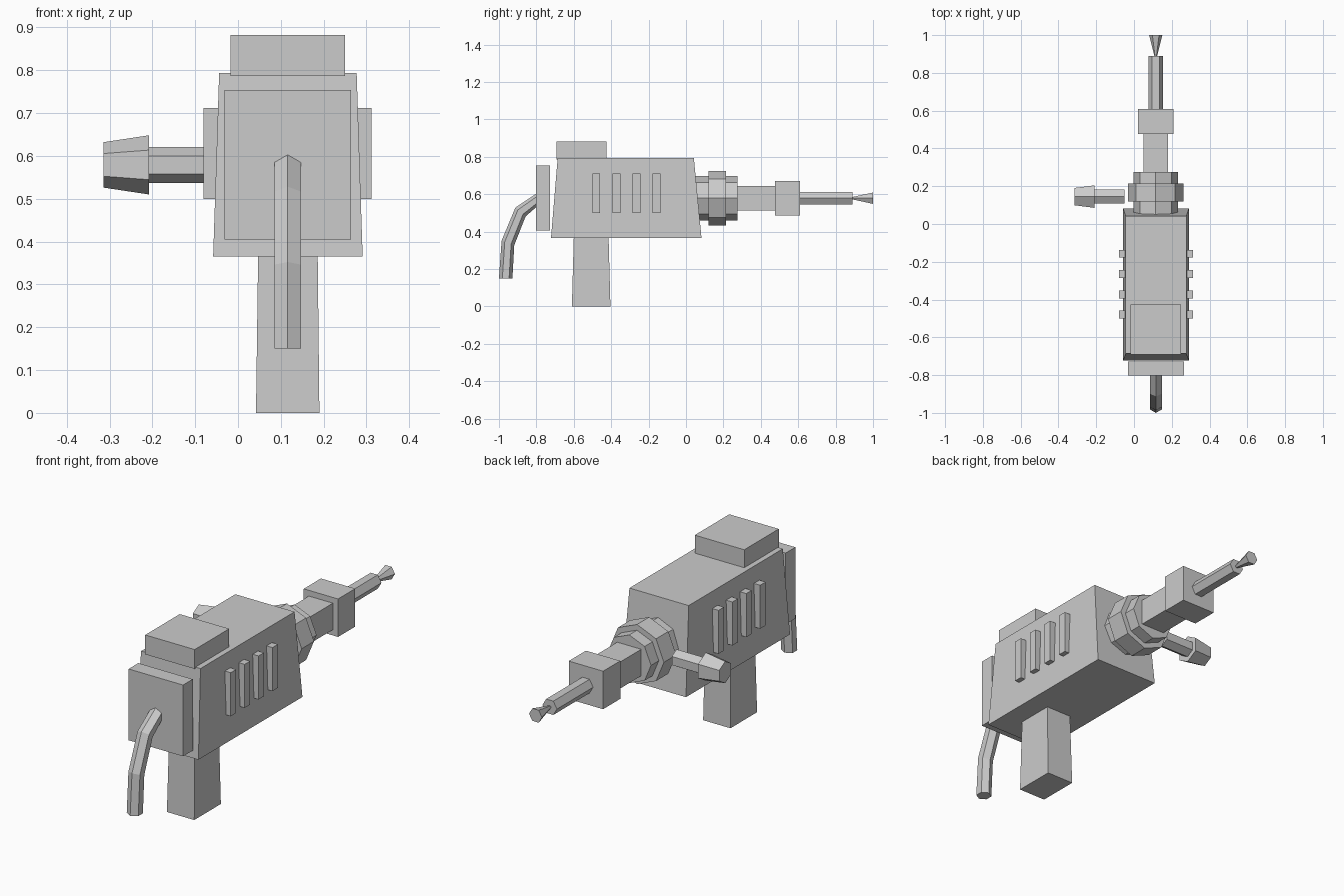
import bpy
import bmesh
from math import cos, sin, pi, radians
from mathutils import Vector

default = bpy.data.objects.get("Cube")
if default:
    bpy.data.objects.remove(default)

grey = bpy.data.materials.new("light grey")
grey.use_nodes = True
COLOUR = (0.6, 0.6, 0.6, 1)
grey.diffuse_color = COLOUR
grey.node_tree.nodes["Principled BSDF"].inputs["Base Color"].default_value = COLOUR

CX, AXIS_Z = 0.115, 0.579   # centre plane and height of the drive axis
X, Y, Z = Vector((1, 0, 0)), Vector((0, 1, 0)), Vector((0, 0, 1))


def loft(name, rings):
    """Skin a row of equal point rings and cap both ends."""
    bm = bmesh.new()
    loops = [[bm.verts.new(p) for p in ring] for ring in rings]
    count = len(loops[0])
    for a, b in zip(loops, loops[1:]):
        for i in range(count):
            j = (i + 1) % count
            bm.faces.new((a[i], a[j], b[j], b[i]))
    bm.faces.new(loops[0][::-1])
    bm.faces.new(loops[-1])
    bmesh.ops.recalc_face_normals(bm, faces=bm.faces)
    mesh = bpy.data.meshes.new(name)
    bm.to_mesh(mesh)
    bm.free()
    mesh.materials.append(grey)
    obj = bpy.data.objects.new(name, mesh)
    bpy.context.scene.collection.objects.link(obj)
    return obj


def polygon(centre, u, v, radius, sides):
    """Regular polygon with its first corner along u."""
    turns = [2 * pi * i / sides for i in range(sides)]
    return [Vector(centre) + radius * (u * cos(t) + v * sin(t)) for t in turns]


def rectangle(x, y, z):
    return [(x[i], y[j], z) for i, j in ((0, 0), (1, 0), (1, 1), (0, 1))]


def block(name, x, y, z, top_x=None, top_y=None):
    """Box, optionally tapered towards the top."""
    return loft(name, [rectangle(x, y, z[0]),
                       rectangle(top_x or x, top_y or y, z[1])])


def shaft(name, stations, sides, u=Z, v=X):
    """Prism along the drive axis from (y, radius) stations."""
    return loft(name, [polygon((CX, y, AXIS_Z), u, v, r, sides)
                       for y, r in stations])


# Housing, grip and boxes
block("housing", (-0.058, 0.291), (-0.722, 0.083), (0.365, 0.794),
      (-0.044, 0.277), (-0.686, 0.042))
block("grip", (0.042, 0.19), (-0.61, -0.404), (0, 0.37),
      (0.047, 0.186), (-0.6, -0.414))
block("top_box", (-0.018, 0.25), (-0.692, -0.425), (0.787, 0.882))
block("end_plate", (-0.031, 0.264), (-0.802, -0.727), (0.405, 0.754))

# Raised vent ribs on both sides
for side, label in ((1, "left"), (-1, "right")):
    for n in range(4):
        y = -0.48 + n * 0.1075
        xs = sorted(0.1155 + side * d for d in (0.12, 0.196))
        block(f"vent_{label}_{n + 1}", xs, (y - 0.021, y + 0.021), (0.499, 0.712))

# Collar, barrel, chuck and bit
shaft("collar", [(0.04, 0.118), (0.275, 0.118)], 8)
shaft("collar_ring", [(0.12, 0.146), (0.215, 0.146)], 8)
for name, y, half in (("barrel", (0.26, 0.49), 0.065), ("chuck", (0.477, 0.61), 0.093)):
    block(name, (CX - half, CX + half), y, (AXIS_Z - half, AXIS_Z + half))
shaft("bit", [(0.6, 0.039), (0.89, 0.039)], 6, X, Z)
shaft("bit_tip", [(0.88, 0.005), (1.0, 0.035)], 6, X, Z)

# Side handle
for name, stations in (("side_rod", ((-0.05, 0.042), (-0.22, 0.042))),
                       ("side_knob", ((-0.208, 0.069), (-0.314, 0.053)))):
    loft(name, [polygon((x, 0.145, AXIS_Z), Z, Y, r, 6) for x, r in stations])

# Bent power cord: y, z and the tilt of each section
path = ((-0.79, 0.568, 90), (-0.80, 0.568, 90), (-0.885, 0.505, 140),
        (-0.952, 0.34, 160), (-0.964, 0.15, 180))
loft("cord", [polygon((0.116, y, z), Y * cos(radians(a)) + Z * sin(radians(a)),
                      X, 0.036, 6) for y, z, a in path])
